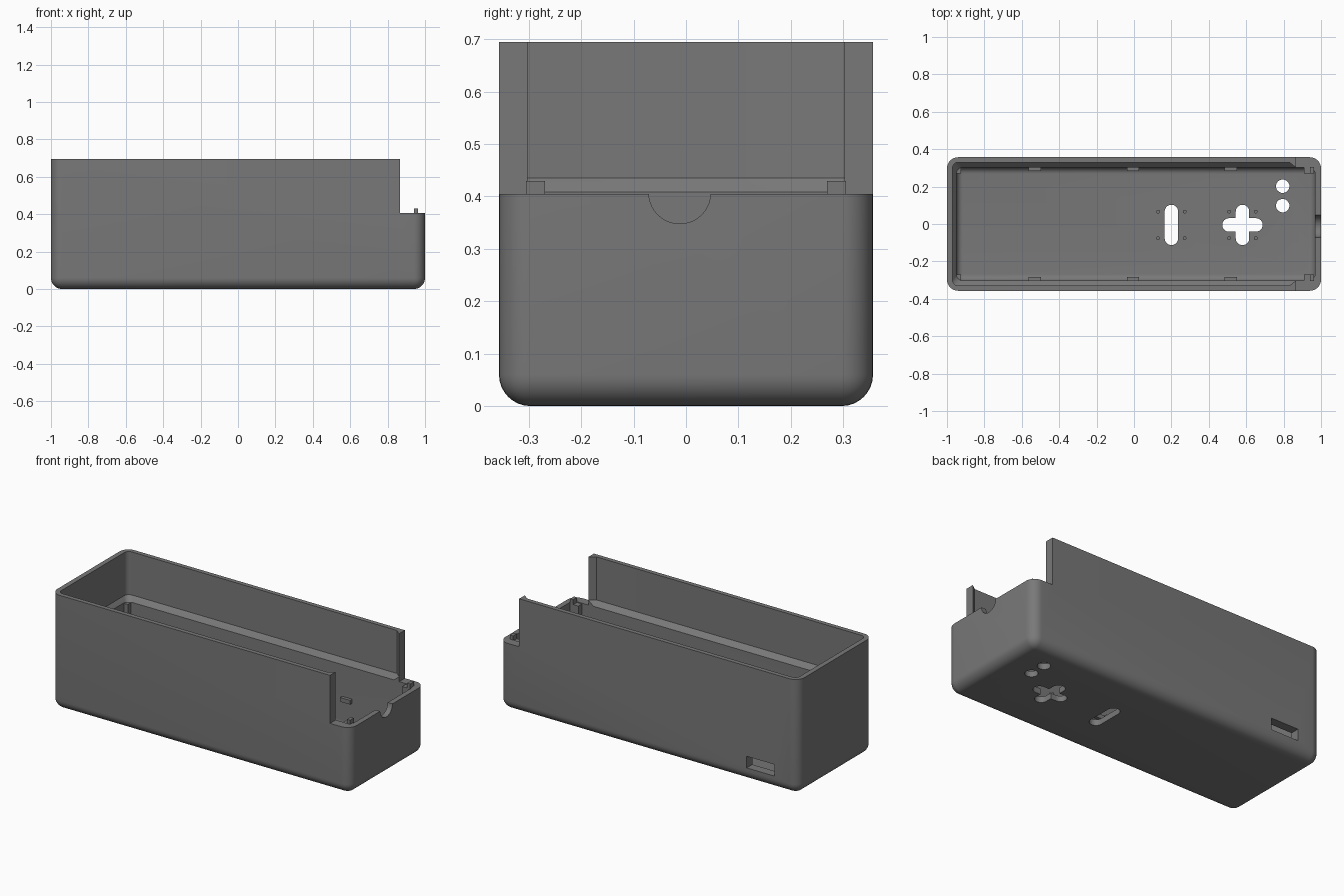
import bpy, bmesh, math
from mathutils import Vector

if "Cube" in bpy.data.objects:
    bpy.data.objects.remove(bpy.data.objects["Cube"])

grey = bpy.data.materials.new("case_grey")
grey.diffuse_color = (0.19, 0.19, 0.19, 1)
grey.use_nodes = True
grey.node_tree.nodes["Principled BSDF"].inputs["Base Color"].default_value = grey.diffuse_color


def to_object(bm, name):
    bmesh.ops.recalc_face_normals(bm, faces=bm.faces[:])
    me = bpy.data.meshes.new(name)
    bm.to_mesh(me)
    bm.free()
    ob = bpy.data.objects.new(name, me)
    bpy.context.collection.objects.link(ob)
    me.materials.append(grey)
    return ob


def box(name, lo, hi, radius=0.0, round_top=False):
    """Box between two corners; radius rounds the uprights and the bottom."""
    bm = bmesh.new()
    bmesh.ops.create_cube(bm, size=1)
    for v in bm.verts:
        v.co = Vector([lo[i] if v.co[i] < 0 else hi[i] for i in range(3)])
    if radius:
        edges = [e for e in bm.edges if min(v.co.z for v in e.verts) < hi[2] - 1e-4]
        bmesh.ops.bevel(bm, geom=edges, offset=radius, segments=8, profile=0.5,
                        affect='EDGES', clamp_overlap=True)
    return to_object(bm, name)


def loft(name, rings):
    """Closed solid through rings with equal point counts."""
    bm = bmesh.new()
    loops = [[bm.verts.new(p) for p in r] for r in rings]
    n = len(loops[0])
    for a, b in zip(loops, loops[1:]):
        for i in range(n):
            j = (i + 1) % n
            bm.faces.new((a[i], a[j], b[j], b[i]))
    bm.faces.new(loops[0])
    bm.faces.new(loops[-1])
    return to_object(bm, name)


def capsule(name, cx, cy, r, half, upright, z0, z1, n=16):
    """Upright prism with a round-ended outline (half = 0 gives a cylinder)."""
    pts = []
    for side in (0, 1):
        for k in range(n + 1 if half else n):
            a = math.pi * (side + k / n)
            x, y = r * math.cos(a), r * math.sin(a) + (half if side == 0 else -half)
            pts.append((cx + (x if upright else -y), cy + (y if upright else x)))
    return loft(name, [[(x, y, z) for x, y in pts] for z in (z0, z1)])


def cut(target, cutter):
    cutter.hide_render = True
    m = target.modifiers.new("cut", 'BOOLEAN')
    m.operation, m.solver, m.object = 'DIFFERENCE', 'EXACT', cutter
    bpy.context.view_layer.objects.active = target
    bpy.ops.object.modifier_apply(modifier=m.name)
    bpy.data.objects.remove(cutter)


def smooth(ob):
    bpy.ops.object.select_all(action='DESELECT')
    ob.select_set(True)
    bpy.context.view_layer.objects.active = ob
    bpy.ops.object.shade_smooth_by_angle(angle=math.radians(30))


FLOOR = 0.035
RIM = 0.405

# Case shell with rounded uprights and bottom edge
case = box("case_shell", (-1, -0.357, 0), (1, 0.357, 0.695), 0.06)

# Lowered right end
cut(case, box("end_cut", (0.865, -0.5, RIM), (1.2, 0.5, 0.9)))

# Main cavity
cut(case, box("cavity", (-0.95, -0.303, FLOOR), (0.968, 0.303, 0.9), 0.035))

# Wider upper cavity: sloped ledge below, walls thickening at the cut end
outline = [(0.87, 0.299), (0.83, 0.33)]
for k in range(7):
    a = math.pi / 2 * (1 + k / 6)
    outline.append((-0.94 + 0.03 * math.cos(a), 0.30 + 0.03 * math.sin(a)))
outline += [(x, -y) for x, y in reversed(outline)]
low = [(x if x > 0 else x + 0.025, y * 0.299 / 0.33, 0.402) for x, y in outline]
cut(case, loft("upper_cavity", [low] + [[(x, y, z) for x, y in outline]
                                        for z in (0.435, 0.9)]))

# Cable notch in the right end
ring = [(-0.012 + 0.059 * math.cos(math.tau * k / 40),
         RIM + 0.002 + 0.059 * math.sin(math.tau * k / 40)) for k in range(40)]
cut(case, loft("cable_notch", [[(x, y, z) for y, z in ring] for x in (0.9, 1.1)]))

# Port slot in the back wall
cut(case, box("port_slot", (-0.84, 0.27, 0.08), (-0.655, 0.45, 0.15)))

# Floor openings: slot, cross and two round holes
for args in ((0.2, -0.005, 0.036, 0.072, True), (0.58, -0.005, 0.036, 0.072, True),
             (0.58, -0.005, 0.036, 0.072, False), (0.795, 0.202, 0.036, 0, True),
             (0.795, 0.098, 0.036, 0, True)):
    cut(case, capsule("floor_opening", *args, -0.1, 0.1))
smooth(case)

# Mounting pegs around the slot and the cross
for cx in (0.2, 0.58):
    for sx in (-1, 1):
        for sy in (-1, 1):
            smooth(capsule("mounting_peg", cx + 0.071 * sx, -0.005 + 0.071 * sy,
                           0.01, 0, True, FLOOR - 0.01, FLOOR + 0.03, 8))


def side_box(name, x0, x1, depth, z0, z1):
    """Matching boxes on the front and back inner walls."""
    for s in (-1, 1):
        ys = sorted((s * (0.303 - depth), s * 0.305))
        box(name, (x0, ys[0], z0), (x1, ys[1], z1))


# Retaining tabs along the long walls
for cx in (-0.53, -0.005, 0.518):
    side_box("retaining_tab", cx - 0.033, cx + 0.033, 0.02, 0.19, 0.215)

# Corner supports and upright clips
side_box("left_corner_support", -0.952, -0.925, 0.034, 0.30, RIM)
side_box("right_corner_support", 0.908, 0.945, 0.034, 0.30, 0.40)
side_box("right_corner_clip", 0.942, 0.962, 0.034, 0.30, 0.43)
